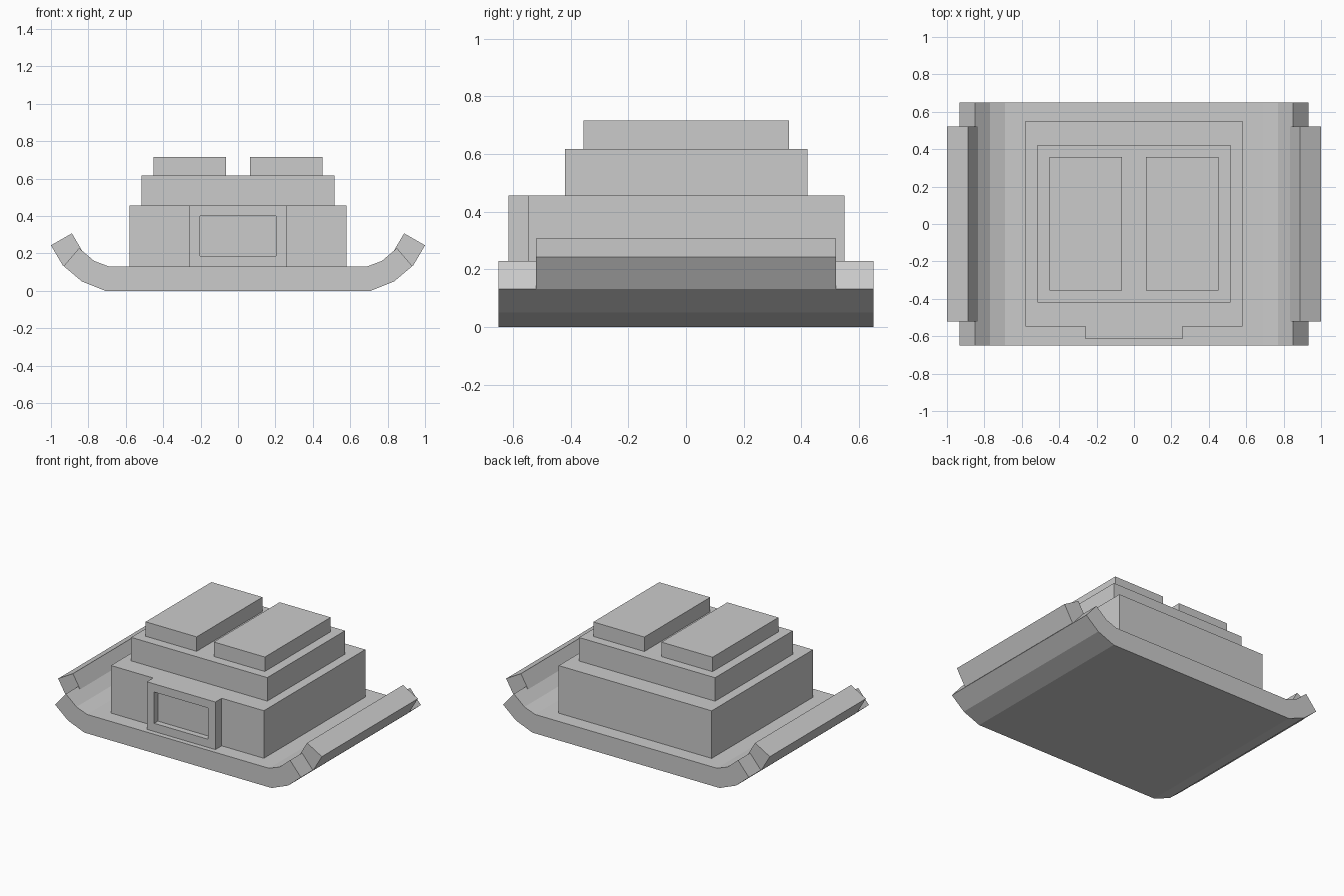
import bpy
import bmesh
from mathutils import Vector

if "Cube" in bpy.data.objects:
    bpy.data.objects.remove(bpy.data.objects["Cube"], do_unlink=True)

# Single flat grey
grey = bpy.data.materials.new("plain_grey")
grey.use_nodes = True
colour = (0.6, 0.6, 0.6, 1.0)
grey.diffuse_color = colour
grey.node_tree.nodes["Principled BSDF"].inputs["Base Color"].default_value = colour


def finish(name, bm):
    bmesh.ops.recalc_face_normals(bm, faces=bm.faces)
    mesh = bpy.data.meshes.new(name)
    bm.to_mesh(mesh)
    bm.free()
    mesh.materials.append(grey)
    obj = bpy.data.objects.new(name, mesh)
    bpy.context.collection.objects.link(obj)
    return obj


def box_mesh(low, high):
    bm = bmesh.new()
    bmesh.ops.create_cube(bm, size=1)
    low, high = Vector(low), Vector(high)
    bmesh.ops.scale(bm, vec=high - low, verts=bm.verts)
    bmesh.ops.translate(bm, vec=(low + high) / 2, verts=bm.verts)
    return bm


def box(name, low, high):
    return finish(name, box_mesh(low, high))


def extrude_profile(name, points, half_depth):
    """Extrude an x-z outline along y, centred on y = 0."""
    bm = bmesh.new()
    face = bm.faces.new([bm.verts.new((x, -half_depth, z)) for x, z in points])
    result = bmesh.ops.extrude_face_region(bm, geom=[face])
    verts = [v for v in result["geom"] if isinstance(v, bmesh.types.BMVert)]
    bmesh.ops.translate(bm, vec=(0, 2 * half_depth, 0), verts=verts)
    return finish(name, bm)


# Base tray with upturned sides
half = [(0.71, 0), (0.835, 0.05), (0.932, 0.132),
        (0.85, 0.228), (0.77, 0.16), (0.69, 0.13)]
outline = half + [(-x, z) for x, z in reversed(half)]
extrude_profile("base_tray", outline, 0.65)

# Raised flap and top pad on each side
flap = [(0.935, 0.132), (1.0, 0.243), (0.888, 0.307), (0.823, 0.196)]
for side, s in (("left", 1), ("right", -1)):
    extrude_profile(side + "_flap", [(s * x, z) for x, z in flap], 0.52)
    inner, outer = s * 0.065, s * 0.452
    box(side + "_top_pad", (min(inner, outer), -0.355, 0.617),
        (max(inner, outer), 0.358, 0.716))

# Stepped body
box("lower_body", (-0.58, -0.548, 0.13), (0.58, 0.55, 0.456))
box("upper_body", (-0.516, -0.42, 0.456), (0.516, 0.422, 0.617))

# Front panel with a recessed window
bm = box_mesh((-0.26, -0.616, 0.13), (0.26, -0.548, 0.456))
front = min(bm.faces, key=lambda f: f.calc_center_median().y)
bmesh.ops.inset_individual(bm, faces=[front], thickness=0.079)
pushed = bmesh.ops.extrude_face_region(bm, geom=[front])
verts = [v for v in pushed["geom"] if isinstance(v, bmesh.types.BMVert)]
bmesh.ops.translate(bm, vec=(0, 0.04, 0), verts=verts)
if front.is_valid:
    bmesh.ops.delete(bm, geom=[front], context="FACES_ONLY")
finish("front_panel", bm)
